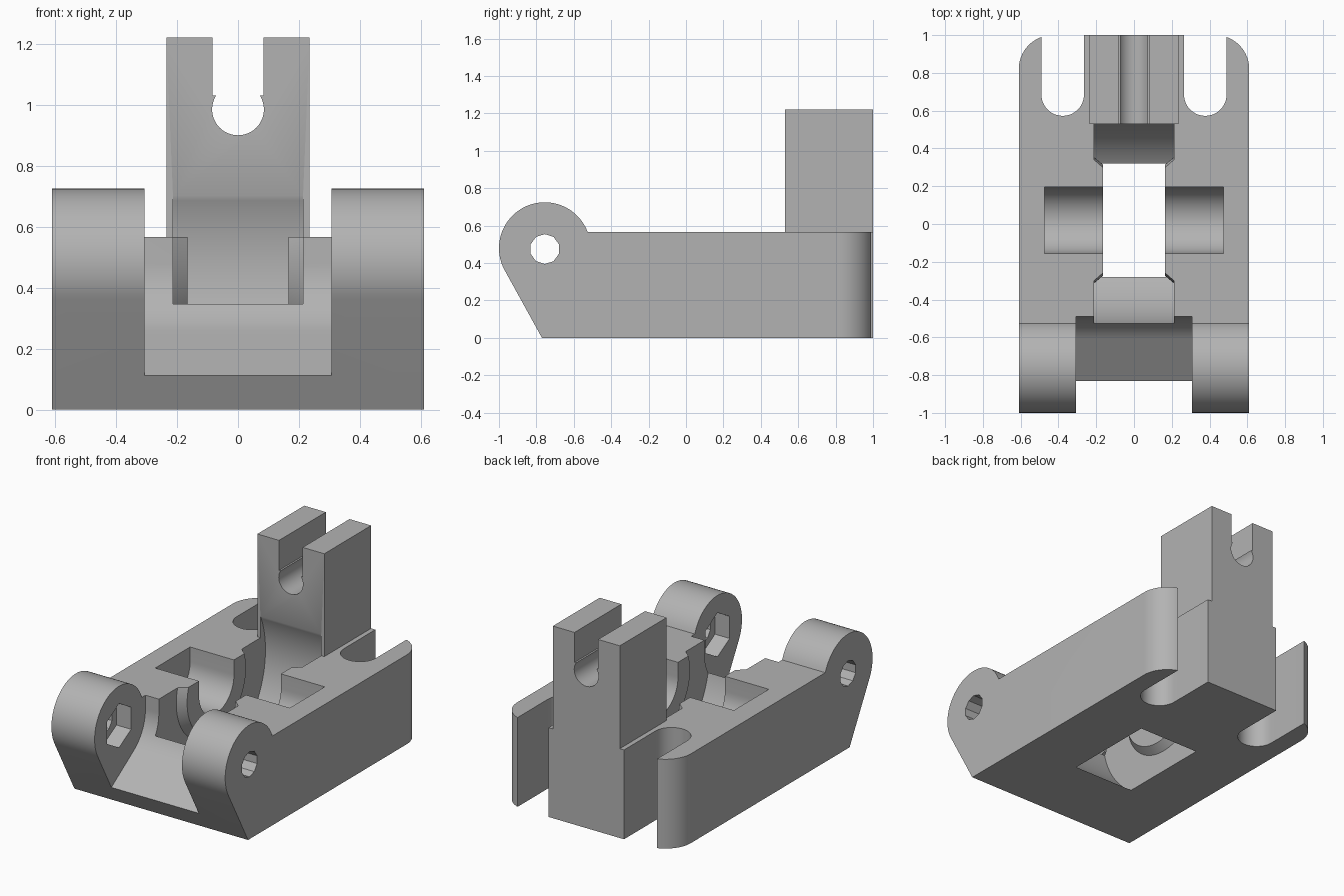
import bpy, bmesh
from math import sin, cos, radians, tau

cube = bpy.data.objects.get("Cube")
if cube:
    bpy.data.objects.remove(cube, do_unlink=True)

grey = bpy.data.materials.new("plain grey")
grey.use_nodes = True
grey.diffuse_color = (0.45, 0.45, 0.45, 1)
grey.node_tree.nodes["Principled BSDF"].inputs["Base Color"].default_value = grey.diffuse_color


def arc(cu, cv, r, start, end, steps=24):
    angles = [radians(start + (end - start) * i / steps) for i in range(steps + 1)]
    return [(cu + r * cos(a), cv + r * sin(a)) for a in angles]


def polygon(cu, cv, r, sides, turn=0):
    return arc(cu, cv, r, turn, turn + 360, sides)[:-1]


def finish(name, bm):
    bmesh.ops.recalc_face_normals(bm, faces=bm.faces)
    mesh = bpy.data.meshes.new(name)
    bm.to_mesh(mesh)
    bm.free()
    mesh.materials.append(grey)
    obj = bpy.data.objects.new(name, mesh)
    bpy.context.scene.collection.objects.link(obj)
    return obj


def prism(name, points, axis, low, high):
    """Extrude an outline along an axis; the outline uses the other two axes in order."""
    place = {"x": lambda u, v, t: (t, u, v),
             "y": lambda u, v, t: (u, t, v),
             "z": lambda u, v, t: (u, v, t)}[axis]
    bm = bmesh.new()
    ends = [[bm.verts.new(place(u, v, t)) for u, v in points] for t in (low, high)]
    for ring in ends:
        bm.faces.new(ring)
    for i in range(len(points)):
        j = (i + 1) % len(points)
        bm.faces.new((ends[0][i], ends[0][j], ends[1][j], ends[1][i]))
    return finish(name, bm)


def lathe_x(name, profile, cy, cz, sides=96):
    """Spin (x, radius) pairs around an axis parallel to x."""
    bm = bmesh.new()
    rings = [[bm.verts.new((x, cy + r * cos(tau * i / sides), cz + r * sin(tau * i / sides)))
              for i in range(sides)] for x, r in profile]
    for a, b in zip(rings, rings[1:]):
        for i in range(sides):
            j = (i + 1) % sides
            bm.faces.new((a[i], a[j], b[j], b[i]))
    bm.faces.new(rings[0])
    bm.faces.new(rings[-1])
    return finish(name, bm)


def combine(target, tool, operation="DIFFERENCE"):
    """Apply a boolean and throw the tool away."""
    mod = target.modifiers.new("shape", "BOOLEAN")
    mod.operation, mod.solver, mod.object = operation, "EXACT", tool
    graph = bpy.context.evaluated_depsgraph_get()
    graph.update()
    mesh = bpy.data.meshes.new_from_object(target.evaluated_get(graph))
    target.modifiers.clear()
    target.data = mesh
    bpy.data.objects.remove(tool, do_unlink=True)


HALF, TOP = 0.61, 0.567
PIN_Y, PIN_Z = -0.755, 0.48
WHEEL_Y, WHEEL_Z = 0.02, 0.472

# Block with round hinge lugs at the front
side = [(-0.77, 0), (1, 0), (1, TOP)] + arc(PIN_Y, PIN_Z, 0.245, 20.8, 208.9, 40)
block = prism("hinge_block", side, "x", -HALF, HALF)

# Rounded rear corners
plan = [(-HALF, -1.1), (HALF, -1.1)] + arc(0.43, 0.82, 0.18, 0, 90) + arc(-0.43, 0.82, 0.18, 90, 180)
combine(block, prism("corner_tool", plan, "z", -0.1, 1), "INTERSECT")

# Rear post
post = [(-0.235, 0.53), (0.235, 0.53), (0.235, 1), (-0.235, 1)]
combine(block, prism("post", post, "z", 0.3, 1.22), "UNION")

# Keyhole groove through the post
combine(block, prism("groove_round", polygon(0, 0.985, 0.085, 48), "y", 0.3, 1.1))
combine(block, prism("groove_slot", [(-0.083, 1.03), (0.083, 1.03), (0.083, 1.4), (-0.083, 1.4)],
                     "y", 0.3, 1.1))

# Gap between the lugs, a ramp rising into a curve
gap = ([(-1.1, 0.8), (-1.1, -0.065)] + arc(PIN_Y, PIN_Z, 0.265, -56.5, 0) + [(-0.49, 0.8)])
combine(block, prism("gap_tool", gap, "x", -0.307, 0.307))

# Wheel well with conical bosses on both sides
well = [(-0.165, 0.295), (-0.213, 0.335), (-0.213, 0.56),
        (0.213, 0.56), (0.213, 0.335), (0.165, 0.295)]
combine(block, lathe_x("well_tool", well, WHEEL_Y, WHEEL_Z))

# Axle pocket, open at the top
pocket = arc(WHEEL_Y, WHEEL_Z, 0.175, 180, 360) + [(0.195, 0.8), (-0.155, 0.8)]
combine(block, prism("axle_tool", pocket, "x", -0.473, 0.473))

for s in (-1, 1):
    # Rear slots
    slot = arc(s * 0.3775, 0.685, 0.1125, 180, 360) + [(s * 0.3775 + 0.1125, 1.2), (s * 0.3775 - 0.1125, 1.2)]
    combine(block, prism("slot_tool", slot, "z", -0.1, 0.8))
    # Pin holes and hexagonal recesses in the lugs
    low, high = sorted((s * 0.25, s * 0.7))
    combine(block, prism("pin_tool", polygon(PIN_Y, PIN_Z - 0.005, 0.08, 10, 18), "x", low, high))
    low, high = sorted((s * 0.25, s * 0.41))
    combine(block, prism("hex_tool", polygon(PIN_Y, PIN_Z - 0.005, 0.14, 6, 30), "x", low, high))

bpy.ops.object.select_all(action="DESELECT")
block.select_set(True)
bpy.context.view_layer.objects.active = block
bpy.ops.object.shade_smooth_by_angle(angle=radians(25))
